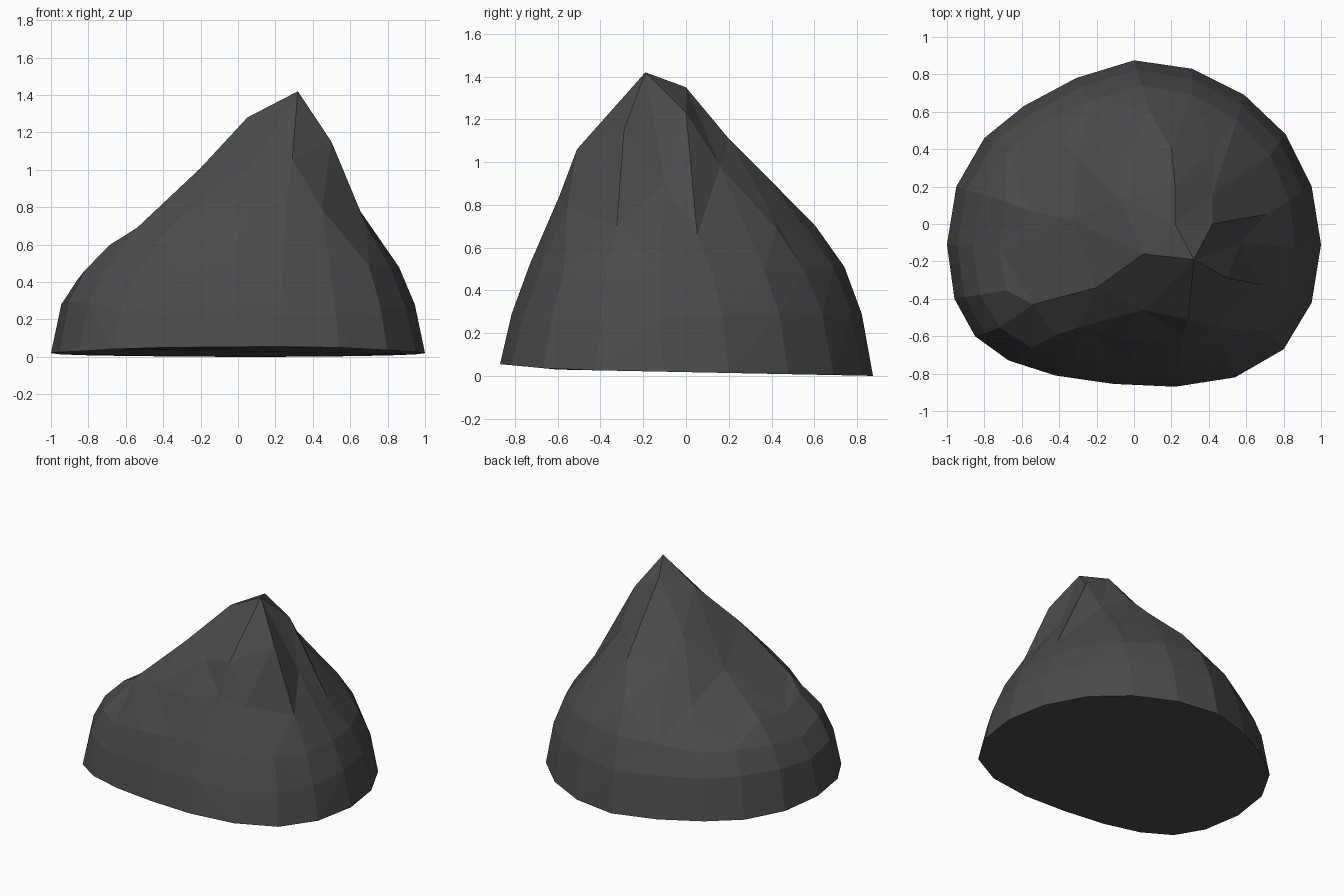
import bpy, bmesh
from mathutils import Vector
from mathutils.geometry import delaunay_2d_cdt

if "Cube" in bpy.data.objects:
    bpy.data.objects.remove(bpy.data.objects["Cube"])

# Footprint outline, clockwise from the right side
OUTLINE = [(1, -.11), (.95, -.42), (.80, -.67), (.54, -.82), (.22, -.87),
           (-.11, -.855), (-.42, -.81), (-.67, -.73), (-.85, -.60), (-.96, -.40),
           (-1, -.11), (-.95, .20), (-.80, .46), (-.59, .63), (-.31, .78),
           (0, .875), (.31, .83), (.59, .69), (.81, .48), (.95, .20)]
N = len(OUTLINE)

# Flank heights at fixed distances in from the rim
INSETS = [.055, .14, .28]
FLANK = {1: [.26, .47, .70], 3: [.25, .48, .79], 4: [.29, .52, .84],
         5: [.28, .50, .77], 7: [.25, .43, .63], 9: [.30, .46, .60],
         10: [.28, .41, .55], 11: [.30, .45, .58], 13: [.29, .45, .59],
         15: [.29, .51, .70], 17: [.29, .49, .69], 19: [.28, .47, .66]}

# Summit, ridge and shoulder corners
PEAK = Vector((.32, -.19))
CRAG = [(.32, -.19, 1.42), (.05, -.16, 1.28), (-.20, -.34, 1.01), (-.54, -.43, .69),
        (.29, -.51, 1.06), (.05, -.46, 1.0), (-.29, -.55, .76), (.50, -.29, 1.15),
        (.42, 0, 1.23), (.22, 0, 1.35), (.22, .20, 1.11), (.42, .16, .98),
        (.57, -.10, .90), (-.06, .32, .89), (-.07, .13, 1.07), (-.33, .02, .83),
        (.20, .40, .91), (.43, .40, .76), (-.30, .36, .68), (-.56, .07, .65)]


def height(i, k):
    if i in FLANK:
        return FLANK[i][k]
    return (FLANK[(i - 1) % N][k] + FLANK[(i + 1) % N][k]) / 2 + .01


def base_height(y):
    # underside lifts a little at the front
    return .0175 - .02 * y + .02 * max(0, (-y - .6) / .27)


# Gather corners: rim, flank rings, then the crag
points = [Vector((x, y, base_height(y))) for x, y in OUTLINE]
for k, inset in enumerate(INSETS):
    for i, corner in enumerate(OUTLINE):
        if k < 2 or i in FLANK:
            rim = Vector(corner)
            p = rim + (PEAK - rim).normalized() * inset
            points.append(Vector((p.x, p.y, height(i, k))))
points += [Vector(p) for p in CRAG]

# Triangulate the rock surface, keeping both lower rings as edges
loops = [(s + i, s + (i + 1) % N) for s in (N, 2 * N) for i in range(N)]
coords, _, faces, origin, _, _ = delaunay_2d_cdt(
    [p.xy for p in points], loops, [list(range(N))[::-1]], 1, 1e-5)

bm = bmesh.new()
verts = [bm.verts.new(p) for p in points]
for face in faces:
    bm.faces.new([verts[origin[v][0]] for v in face])
bm.faces.new(verts[:N])  # underside
bmesh.ops.recalc_face_normals(bm, faces=bm.faces)
mesh = bpy.data.meshes.new("rock")
bm.to_mesh(mesh)
bm.free()
rock = bpy.data.objects.new("rock", mesh)
bpy.context.collection.objects.link(rock)

# Dark stone
stone = bpy.data.materials.new("dark_stone")
stone.diffuse_color = (.07, .07, .07, 1)
stone.use_nodes = True
stone.node_tree.nodes["Principled BSDF"].inputs["Base Color"].default_value = stone.diffuse_color
mesh.materials.append(stone)
